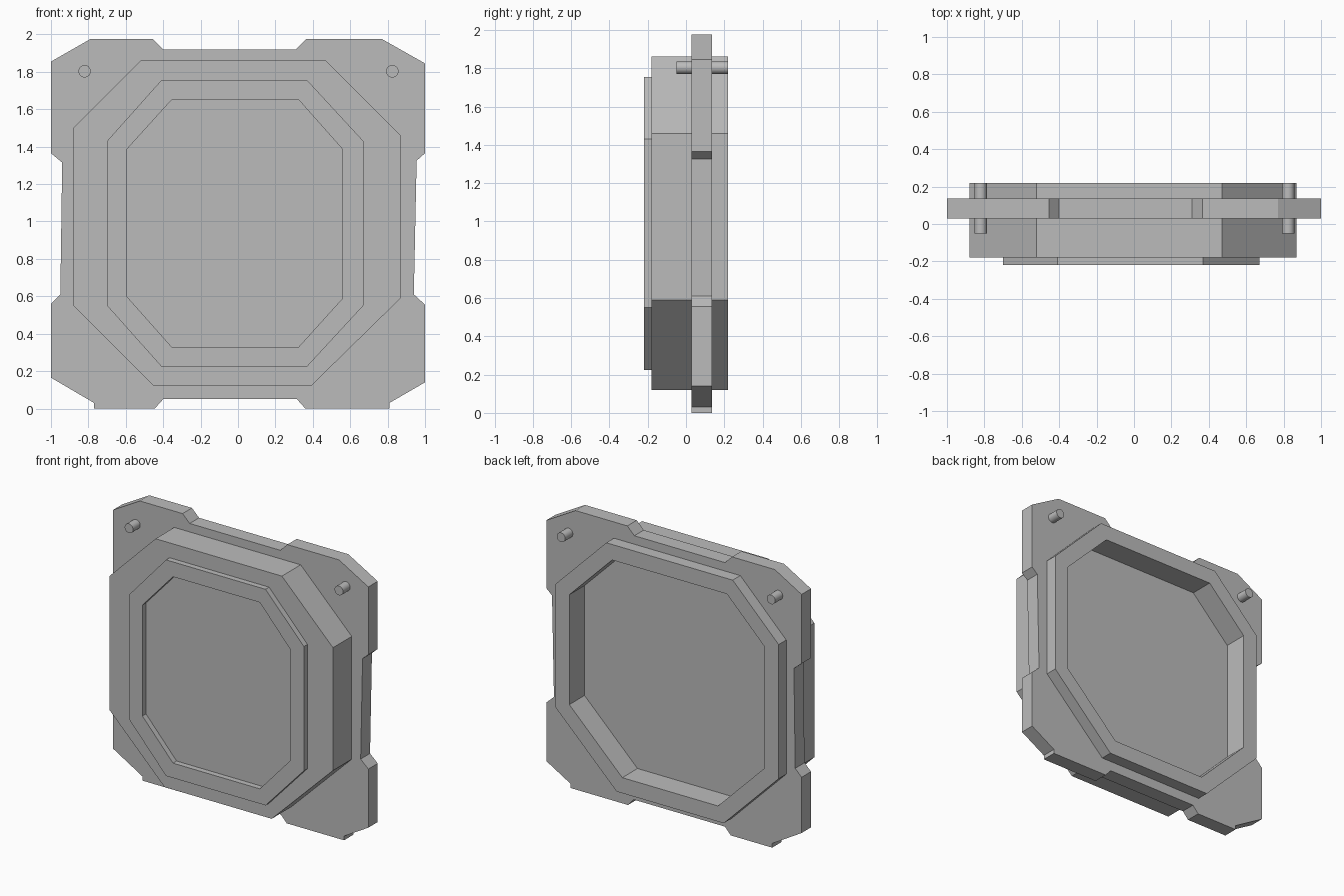
import bpy, bmesh, math
from mathutils import Vector

cube = bpy.data.objects.get("Cube")
if cube:
    bpy.data.objects.remove(cube, do_unlink=True)

GREY = (0.5, 0.5, 0.5, 1.0)
grey = bpy.data.materials.new("grey")
grey.use_nodes = True
grey.diffuse_color = GREY
grey.node_tree.nodes["Principled BSDF"].inputs["Base Color"].default_value = GREY


def finish(name, bm):
    """Turn a bmesh into a named object with outward normals."""
    bmesh.ops.recalc_face_normals(bm, faces=bm.faces)
    mesh = bpy.data.meshes.new(name)
    bm.to_mesh(mesh)
    bm.free()
    mesh.materials.append(grey)
    obj = bpy.data.objects.new(name, mesh)
    bpy.context.collection.objects.link(obj)
    return obj


def loop(bm, outline, y):
    verts = [bm.verts.new((x, y, z)) for x, z in outline]
    return [bm.edges.new((a, b)) for a, b in zip(verts, verts[1:] + verts[:1])]


def extrude(bm, faces, depth):
    """Extrude faces along y and return the new faces."""
    new = bmesh.ops.extrude_face_region(bm, geom=faces)["geom"]
    bmesh.ops.translate(bm, vec=(0, depth, 0),
                        verts=[g for g in new if isinstance(g, bmesh.types.BMVert)])
    return [g for g in new if isinstance(g, bmesh.types.BMFace)]


def ring(name, outer, inner, y0, y1):
    """Flat plate with a hole through it."""
    bm = bmesh.new()
    edges = loop(bm, outer, y0) + loop(bm, inner, y0)
    bmesh.ops.triangle_fill(bm, edges=edges, use_beauty=True, normal=Vector((0, -1, 0)))
    bmesh.ops.dissolve_degenerate(bm, dist=1e-5, edges=bm.edges)
    extrude(bm, bm.faces[:], y1 - y0)
    return finish(name, bm)


# Outlines in x, z
body_outline = [(-.88, .55), (-.45, .12), (.39, .12), (.87, .59),
                (.87, 1.46), (.47, 1.86), (-.52, 1.86), (-.88, 1.50)]
rim_outer = [(-.70, .55), (-.41, .225), (.37, .225), (.67, .55),
             (.67, 1.43), (.37, 1.755), (-.41, 1.755), (-.70, 1.43)]
rim_inner = [(-.595, .60), (-.355, .33), (.325, .33), (.56, .59),
             (.56, 1.385), (.325, 1.65), (-.355, 1.65), (-.595, 1.385)]
flange_outline = [
    (-1, 1.855), (-.79, 1.975), (-.455, 1.975), (-.40, 1.92), (.31, 1.92),
    (.365, 1.975), (.77, 1.975), (1, 1.845), (1, 1.365), (.955, 1.325),
    (.94, .61), (1, .555), (1, .14), (.81, .03), (.81, 0), (.36, 0),
    (.315, .05), (-.40, .05), (-.445, 0), (-.77, 0), (-.77, .03),
    (-1, .165), (-1, .56), (-.95, .61), (-.94, 1.315), (-1, 1.365)]

# Corner flange around the body
ring("mounting_flange", flange_outline, body_outline, .03, .135)

# Octagonal body with a recess sunk into its back
bm = bmesh.new()
loop(bm, body_outline, -.18)
front = bm.faces.new(bm.verts[:])
back = extrude(bm, [front], .40)
if not any(f.calc_center_median().y < -.17 for f in bm.faces):
    bm.faces.new([v for v in bm.verts if v.co.y < -.17])
bmesh.ops.recalc_face_normals(bm, faces=bm.faces)
bmesh.ops.inset_region(bm, faces=back, thickness=.11, use_even_offset=True)
bmesh.ops.translate(bm, verts=[v for v in extrude(bm, back, 0)[0].verts], vec=(0, -.17, 0))
bmesh.ops.delete(bm, geom=[f for f in back if f.is_valid and
                           abs(f.calc_center_median().y - .22) < .001], context="FACES_ONLY")
finish("octagonal_body", bm)

# Raised rim on the front
ring("front_rim", rim_outer, rim_inner, -.22, -.18)

# Pins through the upper corners
for side, x in (("right", -.82), ("left", .825)):
    bpy.ops.mesh.primitive_cylinder_add(vertices=24, radius=.033, depth=.27,
                                        location=(x, .085, 1.803),
                                        rotation=(math.radians(90), 0, 0))
    pin = bpy.context.object
    pin.name = side + "_pin"
    pin.data.materials.append(grey)
    bpy.ops.object.shade_smooth_by_angle()
